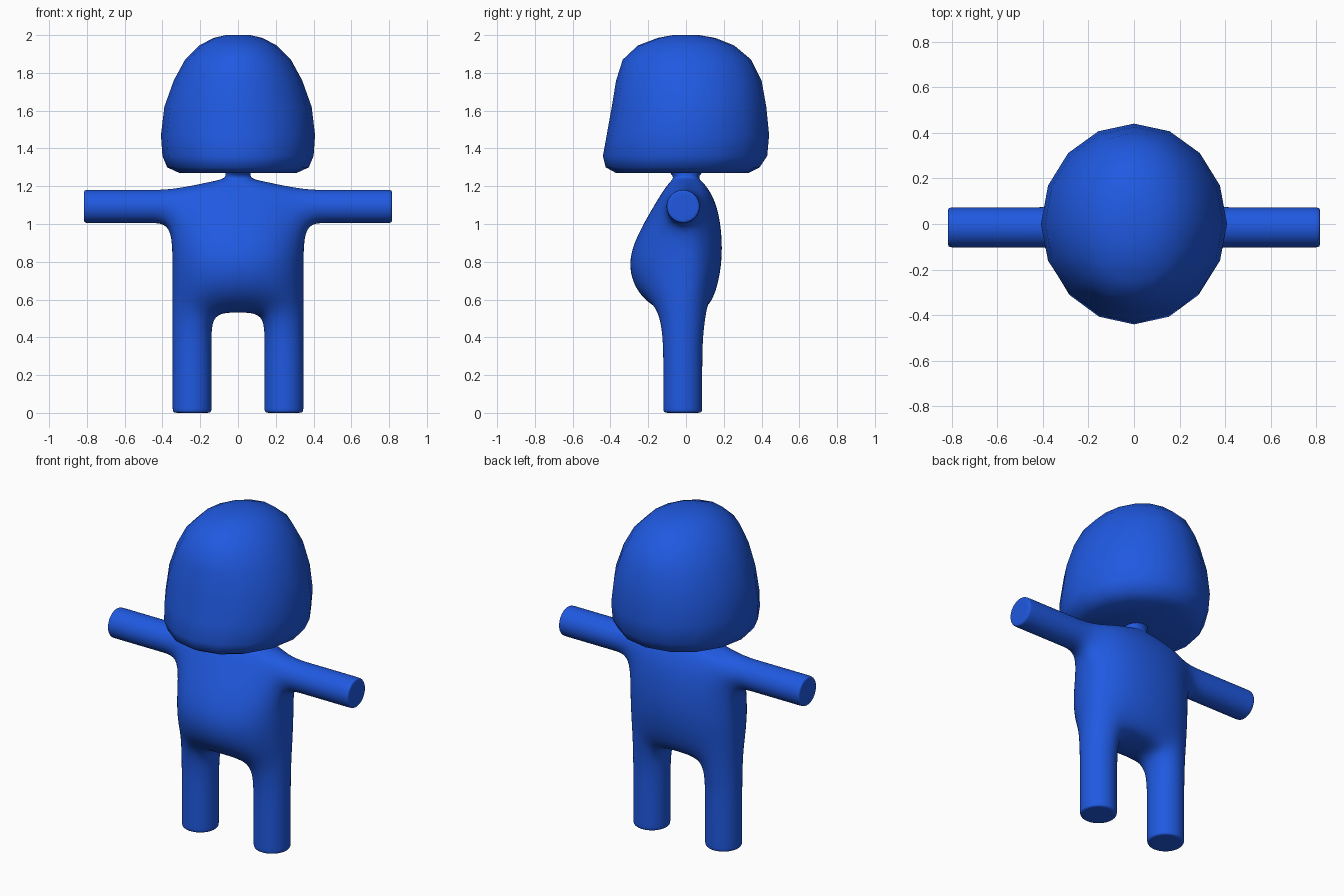
import bpy, bmesh
from math import sin, cos, radians, copysign

if "Cube" in bpy.data.objects:
    bpy.data.objects.remove(bpy.data.objects["Cube"])

blue = bpy.data.materials.new("blue")
blue.diffuse_color = (0.014, 0.1, 0.75, 1)
blue.use_nodes = True
blue.node_tree.nodes["Principled BSDF"].inputs["Base Color"].default_value = blue.diffuse_color


def finish(bm, name):
    bmesh.ops.recalc_face_normals(bm, faces=bm.faces)
    for f in bm.faces:
        f.smooth = True
    me = bpy.data.meshes.new(name)
    bm.to_mesh(me)
    bm.free()
    me.materials.append(blue)
    ob = bpy.data.objects.new(name, me)
    bpy.context.collection.objects.link(ob)
    return ob


def oval(deg, hx, yf, yb, power=1.0):
    """Point on an oval with separate front and back depth."""
    c, s = cos(radians(deg)), sin(radians(deg))
    c, s = (copysign(abs(v) ** power, v) if abs(v) > 1e-6 else 0.0 for v in (c, s))
    return hx * c, s * (yb if s > 0 else -yf)


def bridge(bm, a, b, closed=True, skip=()):
    n = len(a)
    for i in range(n if closed else n - 1):
        if i not in skip:
            j = (i + 1) % n
            bm.faces.new((a[i], a[j], b[j], b[i]))


# Head: 16-sided dome; rows are z, half width, front y, back y
HEAD = [(1.27, .31, -.37, .33), (1.30, .375, -.425, .39), (1.36, .40, -.44, .43),
        (1.47, .408, -.42, .44), (1.62, .39, -.393, .425), (1.76, .34, -.37, .40),
        (1.87, .28, -.335, .345), (1.945, .205, -.255, .255),
        (1.985, .13, -.15, .155), (2.0, .065, -.07, .07)]
bm = bmesh.new()
rings = []
for z, hx, yf, yb in HEAD:
    rings.append([bm.verts.new((*oval(k * 22.5, hx, yf, yb), z)) for k in range(16)])
for a, b in zip(rings, rings[1:]):
    bridge(bm, a, b)
bm.faces.new(rings[0])
bm.faces.new(rings[-1])
finish(bm, "head")

# Body: right half of a subdivision cage, mirrored
bm = bmesh.new()
K = 1.108                       # makes up for subdivision shrinkage of 8-sided tubes
LX, LY, LR = .243, -.017, .103 * K
AY, AZ, AR = -.015, 1.093, .0875 * K


def leg_ring(z, s=1.0):
    # order: front inner, front, front outer, outer, back outer, back, back inner, inner
    return [bm.verts.new((LX + LR * s * cos(radians(a)), LY + LR * s * sin(radians(a)), z))
            for a in range(-135, 181, 45)]


def arm_point(x, deg, s=1.0):
    return (x, AY + AR * s * sin(radians(deg)), AZ - AR * s * cos(radians(deg)))


def arm_ring(x, s=1.0):
    return [bm.verts.new(arm_point(x, a, s)) for a in range(-45, 271, 45)]


def torso_ring(z, hx, yf, yb, power=.92):
    return [bm.verts.new((*oval(-90 + 22.5 * i, hx, yf, yb, power), z)) for i in range(9)]


# Leg
leg = [leg_ring(z, s) for z, s in
       ((0, .55), (0, .9), (.008, 1), (.04, 1), (.2, 1), (.38, 1), (.53, 1))]
for a, b in zip(leg, leg[1:]):
    bridge(bm, a, b)
bm.faces.new(leg[0])
hip = leg[-1]
for i, y in ((0, -.13), (1, -.15), (2, -.105), (4, .07), (5, .115), (6, .095)):
    hip[i].co.y = y

# Crotch
cf, cm, cb = (bm.verts.new(p) for p in ((0, -.15, .54), (0, -.017, .528), (0, .11, .54)))
bm.faces.new((cf, hip[0], hip[7], cm))
bm.faces.new((cm, hip[7], hip[6], cb))

# Torso, shoulders and neck
torso = [[cf] + hip[:7] + [cb]]
for row in ((.64, .355, -.275, .165), (.80, .355, -.318, .196), (.95, .355, -.26, .194),
            (1.085, .355, -.18, .172), (1.175, .35, -.125, .13), (1.225, .14, -.085, .088),
            (1.24, .07, -.068, .068), (1.265, .066, -.075, .075), (1.31, .07, -.14, .14)):
    torso.append(torso_ring(*row))
low, mid, top = torso[3:6]
for ring, marks in ((low, ((3, -45), (4, 0), (5, 45))), (mid, ((3, -90), (5, 90))),
                    (top, ((3, -135), (4, 180), (5, 135)))):
    for i, deg in marks:
        ring[i].co = arm_point(.35, deg)
for n, (a, b) in enumerate(zip(torso, torso[1:])):
    bridge(bm, a, b, closed=False, skip=(3, 4) if n in (3, 4) else ())

# Arm
socket = [low[3], low[4], low[5], mid[5], top[5], top[4], top[3], mid[3]]
arm = [socket] + [arm_ring(x, s) for x, s in
                  ((.47, 1), (.62, 1), (.78, 1), (.81, 1), (.816, .9), (.816, .55))]
for a, b in zip(arm, arm[1:]):
    bridge(bm, a, b)
bm.faces.new(arm[-1])

bmesh.ops.delete(bm, geom=[v for v in bm.verts if not v.link_faces], context='VERTS')
for v in bm.verts:
    if abs(v.co.x) < 1e-4:
        v.co.x = 0
body = finish(bm, "body")
mirror = body.modifiers.new("Mirror", 'MIRROR')
mirror.use_clip = True
sub = body.modifiers.new("Subdivision", 'SUBSURF')
sub.levels = sub.render_levels = 3
